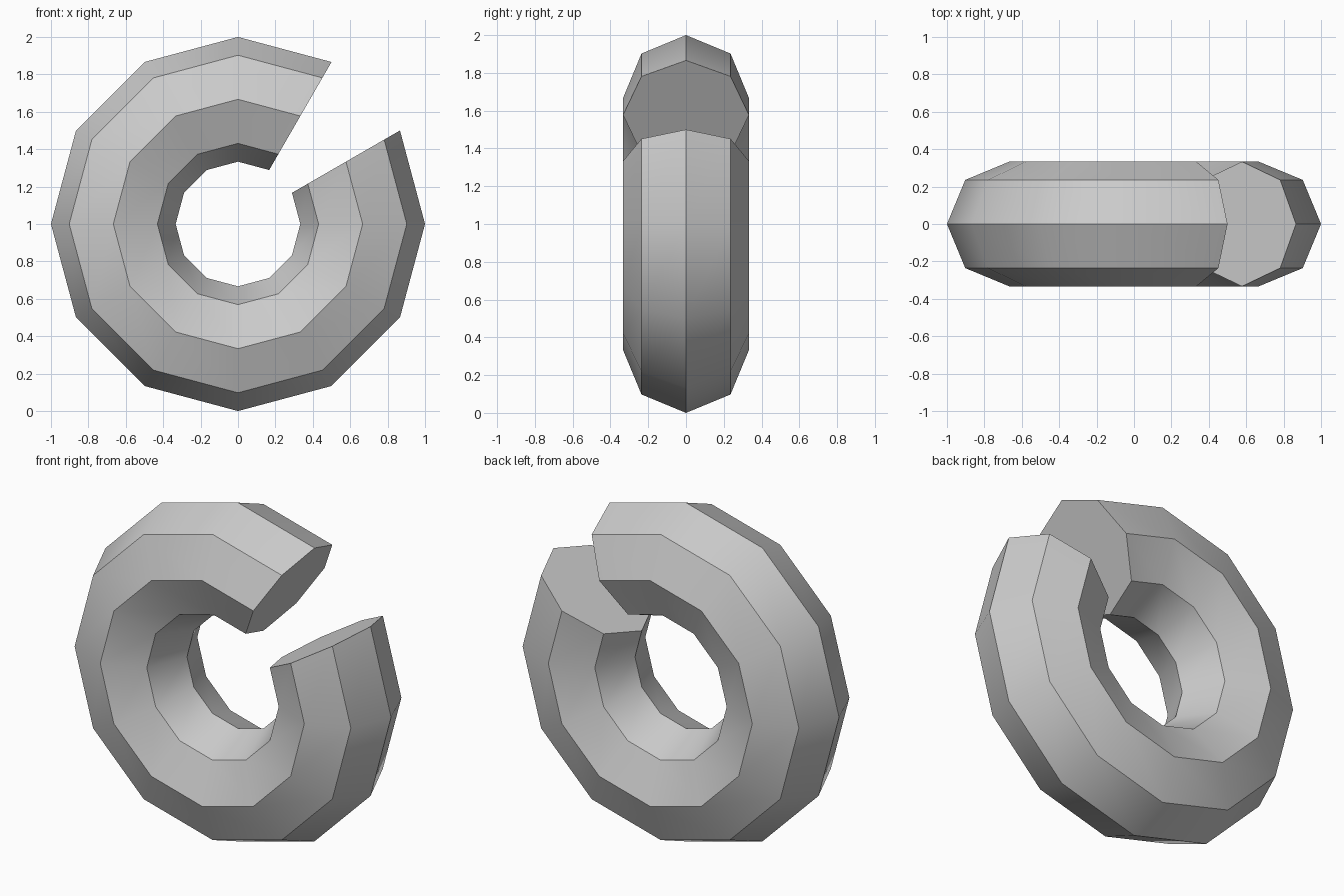
import bpy
import bmesh
from math import cos, sin, radians, tau
from mathutils import Vector

default = bpy.data.objects.get("Cube")
if default:
    bpy.data.objects.remove(default, do_unlink=True)

RING_RADIUS = 2 / 3
TUBE_RADIUS = 1 / 3
RING_SIDES = 12
TUBE_SIDES = 8
START = radians(60)
CENTRE = Vector((0, 0, 1))

# Plain grey material
grey = bpy.data.materials.new("light_grey")
grey.use_nodes = True
colour = (0.6, 0.6, 0.6, 1)
grey.diffuse_color = colour
grey.node_tree.nodes["Principled BSDF"].inputs["Base Color"].default_value = colour

# Octagonal tube section at the upper end of the gap
bm = bmesh.new()
section = []
for i in range(TUBE_SIDES):
    a = tau * i / TUBE_SIDES
    r = RING_RADIUS + TUBE_RADIUS * cos(a)
    section.append(bm.verts.new(CENTRE + Vector((r * cos(START), TUBE_RADIUS * sin(a), r * sin(START)))))
for i, v in enumerate(section):
    bm.edges.new((v, section[(i + 1) % TUBE_SIDES]))

# Sweep around the ring, leaving one segment open
bmesh.ops.spin(bm, geom=bm.verts[:] + bm.edges[:], cent=CENTRE, axis=(0, -1, 0),
               angle=tau * (RING_SIDES - 1) / RING_SIDES, steps=RING_SIDES - 1)

# Flat end caps
bmesh.ops.holes_fill(bm, edges=[e for e in bm.edges if e.is_boundary], sides=TUBE_SIDES)
bmesh.ops.recalc_face_normals(bm, faces=bm.faces[:])

mesh = bpy.data.meshes.new("open_ring")
bm.to_mesh(mesh)
bm.free()
mesh.materials.append(grey)
ring = bpy.data.objects.new("open_ring", mesh)
bpy.context.collection.objects.link(ring)

# Smooth along the sweep, sharp between the tube sides
bpy.context.view_layer.objects.active = ring
ring.select_set(True)
bpy.ops.object.shade_smooth_by_angle(angle=radians(35))
